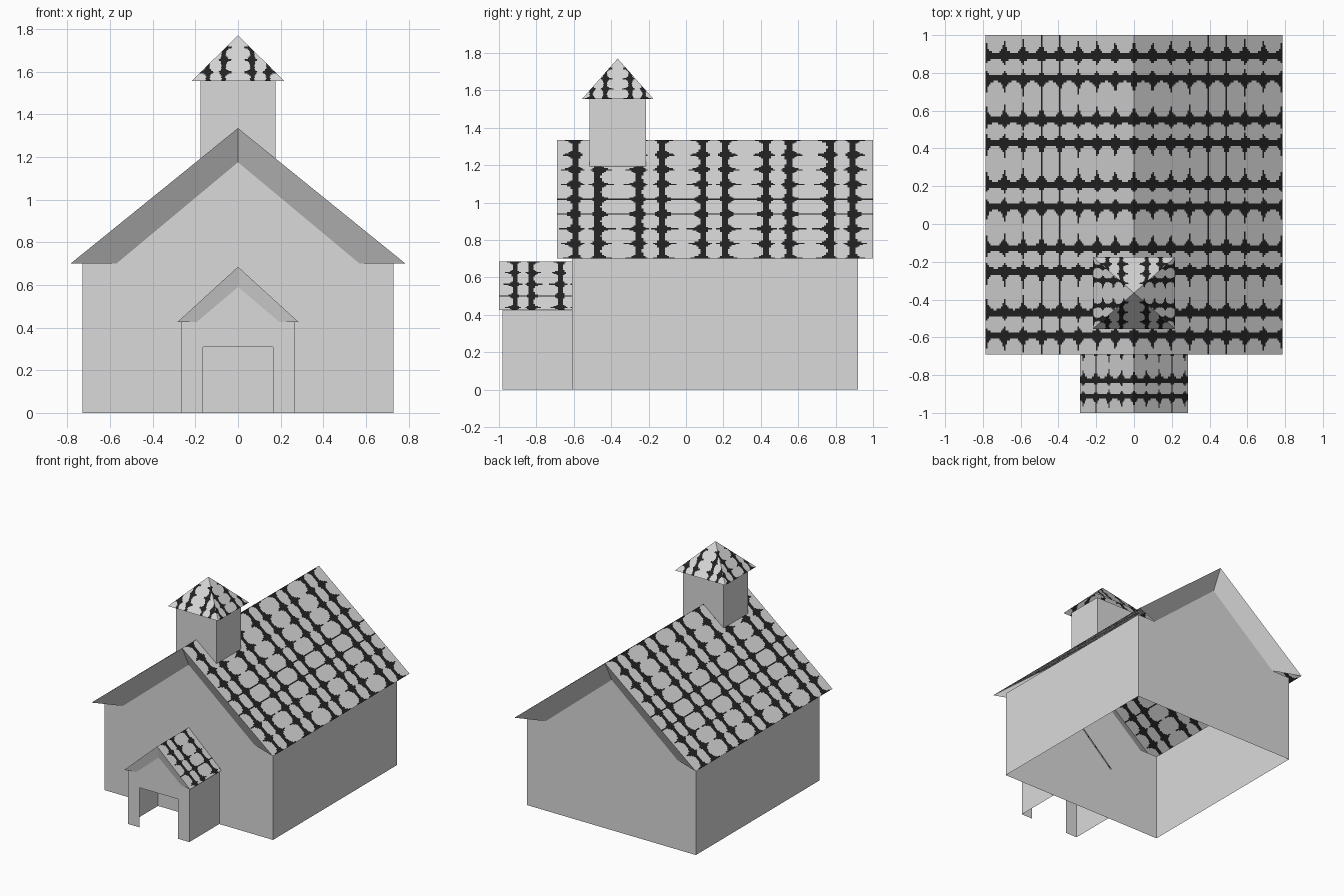
import bpy, bmesh, math
from mathutils import Vector as V

if "Cube" in bpy.data.objects:
    bpy.data.objects.remove(bpy.data.objects["Cube"])


def material(name, g):
    m = bpy.data.materials.new(name)
    m.diffuse_color = (g, g, g, 1)
    m.use_nodes = True
    m.node_tree.nodes["Principled BSDF"].inputs["Base Color"].default_value = m.diffuse_color
    return m


WALL = material("pale_grey_wall", 0.70)
TILE = material("pale_grey_tile", 0.67)
GAP = material("near_black_gap", 0.016)


def finish(name, bm, mats):
    me = bpy.data.meshes.new(name)
    bm.to_mesh(me)
    bm.free()
    for m in mats:
        me.materials.append(m)
    ob = bpy.data.objects.new(name, me)
    bpy.context.collection.objects.link(ob)
    return ob


def face(bm, pts, out):
    """Add one polygon whose normal points along 'out'."""
    f = bm.faces.new([bm.verts.new(p) for p in pts])
    f.normal_update()
    if f.normal.dot(V(out)) < 0:
        f.normal_flip()


def is_gap(u, s, k):
    """Rounded tiles in alternating narrow and wide columns; gaps are dark."""
    u = (u / k + 0.06) % 0.34
    if u < 0.12:
        du, hw = u - 0.06, 0.044
    else:
        du, hw = u - 0.23, 0.094
    ds = (s / k) % 0.126 - 0.063
    return abs(du / hw) ** 2.6 + abs(ds / 0.062) ** 2.6 > 1


def tiled_slope(bm, el, er, rr, rl, origin, axis, k, step):
    """Fine grid between eave (el-er) and ridge (rl-rr), coloured by tile rule."""
    el, er, rr, rl = V(el), V(er), V(rr), V(rl)
    length = ((el + er) / 2 - (rl + rr) / 2).length
    nu = math.ceil((er - el).length / step)
    ns = math.ceil(length / step)

    def at(i, j):
        a, t = i / nu, j / ns
        return el.lerp(er, a).lerp(rl.lerp(rr, a), t)

    pointed = (rr - rl).length < 1e-6
    grid = [[bm.verts.new(at(i, j)) for i in range(nu + 1)] for j in range(ns)]
    if pointed:
        tip = bm.verts.new(rr)
        grid.append([tip] * (nu + 1))
    else:
        grid.append([bm.verts.new(at(i, ns)) for i in range(nu + 1)])
    for j in range(ns):
        for i in range(nu):
            vs = [grid[j][i], grid[j][i + 1], grid[j + 1][i + 1], grid[j + 1][i]]
            f = bm.faces.new(list(dict.fromkeys(vs)))
            c = at(i + 0.5, j + 0.5)
            s = length * (1 - (j + 0.5) / ns)
            f.material_index = int(is_gap((c - V(origin)).dot(V(axis)), s, k))


def gable_roof(name, w, z0, z1, y0, y1, centre, k, step):
    bm = bmesh.new()
    for s in (1, -1):
        a, b = (y0, y1) if s > 0 else (y1, y0)
        tiled_slope(bm, (s * w, a, z0), (s * w, b, z0), (0, b, z1), (0, a, z1),
                    (0, centre, 0), (0, 1, 0), k, step)
    finish(name, bm, [TILE, GAP])


def soffit(name, w, z0, z1, y, wi, zi0, zi1, yi):
    """Slanted strip from the roof edge back to the gable wall."""
    bm = bmesh.new()
    for s in (1, -1):
        face(bm, [(s * w, y, z0), (0, y, z1), (0, yi, zi1), (s * wi, yi, zi0)],
             (0, y - yi, -0.1))
    finish(name, bm, [WALL])


# Main hall walls: open below, gables front and back
bm = bmesh.new()
F, B = -0.61, 0.92
for y, d in ((F, -1), (B, 1)):
    face(bm, [(-0.73, y, 0), (0.73, y, 0), (0.73, y, 0.7), (0.57, y, 0.7),
              (0, y, 1.175), (-0.57, y, 0.7), (-0.73, y, 0.7)], (0, d, 0))
for s in (1, -1):
    x = s * 0.73
    face(bm, [(x, F, 0), (x, B, 0), (x, B, 0.7), (x, F, 0.7)], (s, 0, 0))
finish("hall_walls", bm, [WALL])

# Main roof with slanted soffits at both ends
gable_roof("hall_roof", 0.785, 0.70, 1.335, -0.69, 1.0, 0.15, 1.0, 0.0105)
soffit("front_soffit", 0.785, 0.70, 1.335, -0.69, 0.57, 0.70, 1.175, F)
soffit("back_soffit", 0.785, 0.70, 1.335, 1.0, 0.57, 0.70, 1.175, B)

# Porch walls with the door opening cut into the outline
bm = bmesh.new()
half = [(0.165, 0.31), (0.165, 0), (0.265, 0), (0.265, 0.425), (0.195, 0.425)]
outline = half + [(0, 0.59)] + [(-x, z) for x, z in reversed(half)]
face(bm, [(x, -0.98, z) for x, z in outline], (0, -1, 0))
for s in (1, -1):
    x = s * 0.265
    face(bm, [(x, -0.98, 0), (x, F, 0), (x, F, 0.425), (x, -0.98, 0.425)], (s, 0, 0))
finish("porch_walls", bm, [WALL])

# Porch roof
gable_roof("porch_roof", 0.285, 0.425, 0.685, -1.0, -0.60, -0.87, 0.72, 0.0085)
soffit("porch_soffit", 0.285, 0.425, 0.685, -1.0, 0.195, 0.425, 0.59, -0.98)

# Bell tower walls, notched over the ridge
bm = bmesh.new()
T, ZB, ZT = 0.175, 1.193, 1.555
for y, d in ((-0.515, -1), (-0.215, 1)):
    face(bm, [(-T, y, ZB), (0, y, 1.335), (T, y, ZB), (T, y, ZT), (-T, y, ZT)], (0, d, 0))
for s in (1, -1):
    x = s * T
    face(bm, [(x, -0.515, ZB), (x, -0.215, ZB), (x, -0.215, ZT), (x, -0.515, ZT)], (s, 0, 0))
finish("tower_walls", bm, [WALL])

# Tower pyramid roof
bm = bmesh.new()
cy, hx, hy = -0.365, 0.218, 0.19
corners = [(-hx, cy - hy, ZT), (hx, cy - hy, ZT), (hx, cy + hy, ZT), (-hx, cy + hy, ZT)]
tip = (0, cy, 1.77)
for i in range(4):
    a, b = V(corners[i]), V(corners[(i + 1) % 4])
    axis = (b - a).normalized()
    mid = (a + b) / 2
    tiled_slope(bm, a, b, tip, tip, mid + axis * 0.17 * 0.61, axis, 0.61, 0.007)
finish("tower_roof", bm, [TILE, GAP])
